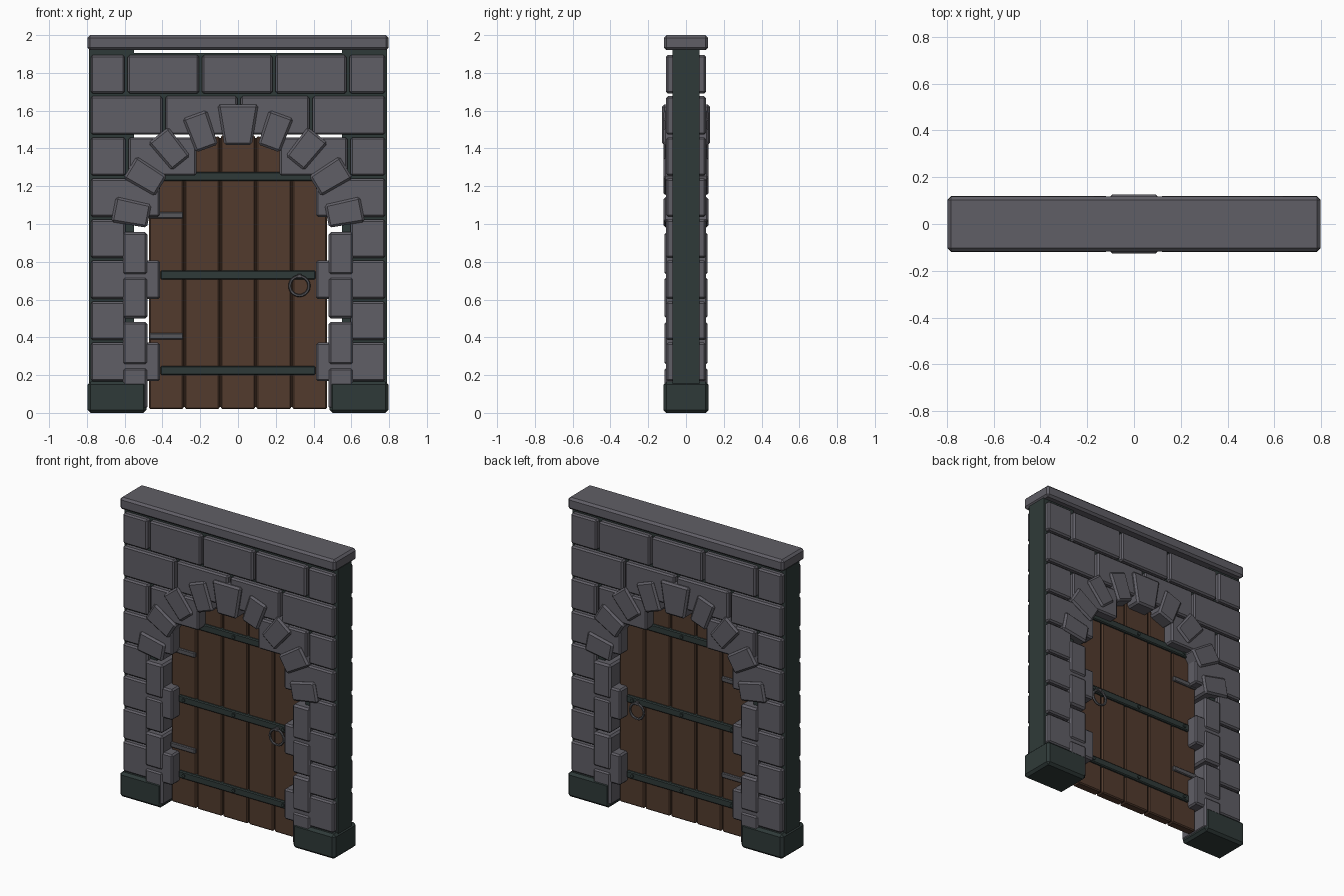
import bpy, bmesh, math
from mathutils import Matrix, Vector

if "Cube" in bpy.data.objects:
    bpy.data.objects.remove(bpy.data.objects["Cube"])


def material(name, rgb):
    m = bpy.data.materials.new(name)
    m.diffuse_color = (*rgb, 1)
    m.use_nodes = True
    m.node_tree.nodes["Principled BSDF"].inputs["Base Color"].default_value = m.diffuse_color
    return m


STONE = material("grey stone", (0.117, 0.113, 0.133))
DARK = material("dark green stone", (0.028, 0.042, 0.040))
WOOD = material("brown wood", (0.085, 0.044, 0.027))
SHADE = material("dark wood", (0.035, 0.018, 0.011))
IRON = material("grey iron", (0.095, 0.095, 0.105))


def prism(name, pts, depth, mat, bevel=0.0):
    """Extrude an (x, z) outline symmetrically in y, then chamfer its edges."""
    bm = bmesh.new()
    face = bm.faces.new([bm.verts.new((x, -depth, z)) for x, z in pts])
    out = bmesh.ops.extrude_face_region(bm, geom=[face])
    verts = [v for v in out["geom"] if isinstance(v, bmesh.types.BMVert)]
    bmesh.ops.translate(bm, verts=verts, vec=(0, 2 * depth, 0))
    bmesh.ops.recalc_face_normals(bm, faces=bm.faces)
    if bevel:
        sharp = [e for e in bm.edges if e.calc_face_angle(0) > 0.5]
        bmesh.ops.bevel(bm, geom=sharp, offset=bevel, segments=1,
                        affect='EDGES', profile=0.5)
    me = bpy.data.meshes.new(name)
    bm.to_mesh(me)
    bm.free()
    me.materials.append(mat)
    ob = bpy.data.objects.new(name, me)
    bpy.context.collection.objects.link(ob)
    return ob


def block(name, x0, x1, z0, z1, depth, mat, bevel=0.0):
    return prism(name, [(x0, z0), (x1, z0), (x1, z1), (x0, z1)], depth, mat, bevel)


def pair(name, x0, x1, z0, z1, depth, mat, bevel=0.0):
    block("left_" + name, -x1, -x0, z0, z1, depth, mat, bevel)
    block("right_" + name, x0, x1, z0, z1, depth, mat, bevel)


# Cap, plinths and the dark core behind the bricks
block("cap", -0.797, 0.797, 1.92, 2.0, 0.117, STONE, 0.014)
pair("plinth", 0.485, 0.797, 0.0, 0.165, 0.12, DARK, 0.016)
pair("core_post", 0.55, 0.79, 0.1, 1.925, 0.072, DARK)
block("core_beam", -0.55, 0.55, 1.49, 1.905, 0.072, DARK)

# Brick courses, alternating in bond, from the bottom up
PITCH, JOINT = 0.2175, 0.008
for row in range(8):
    z0 = 0.168 + row * PITCH
    z1 = z0 + PITCH - 0.014
    if row == 7:
        joints = [-0.787, -0.592, -0.198, 0.19, 0.582, 0.787]
        spans = list(zip(joints, joints[1:]))
    elif row == 6:
        joints = [-0.787, -0.393, 0.005, 0.387, 0.787]
        spans = list(zip(joints, joints[1:]))
    else:
        inner = [(0.405, 0.787)] if row % 2 == 0 else [(0.587, 0.787)]
        if row == 5:
            inner.append((0.212, 0.587))
        spans = inner + [(-b, -a) for a, b in inner]
    for a, b in spans:
        block("brick", a + JOINT, b - JOINT, z0, z1, 0.106, STONE, 0.010)

# Jamb stones beside the opening
for z0, z1 in [(0.02, 0.238), (0.255, 0.482), (0.5, 0.718), (0.732, 0.957)]:
    pair("jamb_stone", 0.48, 0.61, z0, z1, 0.115, STONE, 0.012)

# Arch stones and keystone
ARCH_Z, ARCH_R = 0.95, 0.575


def arch_stone(name, angle, half_in, half_out, length, depth):
    a = math.radians(angle)
    radial = Vector((math.cos(a), math.sin(a)))
    side = Vector((-radial.y, radial.x))
    centre = Vector((0, ARCH_Z)) + radial * ARCH_R
    pts = [centre + radial * (s * length / 2) + side * w
           for s, w in ((-1, -half_in), (1, -half_out), (1, half_out), (-1, half_in))]
    prism(name, [tuple(p) for p in pts], depth, STONE, 0.012)


for angle in (11, 31.5, 51, 70):
    arch_stone("right_arch_stone", angle, 0.062, 0.068, 0.192, 0.12)
    arch_stone("left_arch_stone", 180 - angle, 0.062, 0.068, 0.192, 0.12)
arch_stone("keystone", 90, 0.073, 0.108, 0.215, 0.126)


# Door planks with arched tops, over a thin dark backing
def plank_outline(x0, x1, z0, radius, steps=5):
    top = []
    for i in range(steps + 1):
        x = x1 + (x0 - x1) * i / steps
        top.append((x, ARCH_Z + math.sqrt(radius ** 2 - x * x)))
    return [(x0, z0), (x1, z0)] + top


prism("door_backing", plank_outline(-0.465, 0.465, 0.03, 0.515, 16), 0.018, SHADE)
for i in range(5):
    x0 = -0.475 + i * 0.19
    prism("door_plank", plank_outline(x0 + 0.004, x0 + 0.186, 0.02, 0.525),
          0.03, WOOD, 0.007)


def transformed(name, build, mat):
    bm = bmesh.new()
    build(bm)
    me = bpy.data.meshes.new(name)
    bm.to_mesh(me)
    bm.free()
    me.materials.append(mat)
    ob = bpy.data.objects.new(name, me)
    bpy.context.collection.objects.link(ob)


# Straps with rivets on both faces
for z in (0.225, 0.73, 1.252):
    block("door_strap", -0.41, 0.41, z - 0.024, z + 0.024, 0.045, DARK, 0.006)
    for x in (-0.37, 0, 0.365):
        transformed("rivet", lambda bm: bmesh.ops.create_cone(
            bm, cap_ends=True, segments=8, radius1=0.011, radius2=0.011, depth=0.104,
            matrix=Matrix.Translation((x, 0, z)) @ Matrix.Rotation(math.pi / 2, 4, 'X')), DARK)

# Hinge bars
for z in (0.405, 1.047):
    block("hinge_bar", -0.472, -0.29, z - 0.017, z + 0.017, 0.042, IRON, 0.005)

# Ring handles on both faces, each hung from a small stud
for y in (-0.055, 0.055):
    bpy.ops.mesh.primitive_torus_add(
        location=(0.325, y, 0.672), rotation=(math.pi / 2, 0, 0),
        major_radius=0.051, minor_radius=0.008, major_segments=20, minor_segments=6)
    ring = bpy.context.object
    ring.name = "ring_handle"
    ring.data.materials.append(IRON)
block("ring_stud", 0.313, 0.337, 0.712, 0.736, 0.062, IRON, 0.004)
